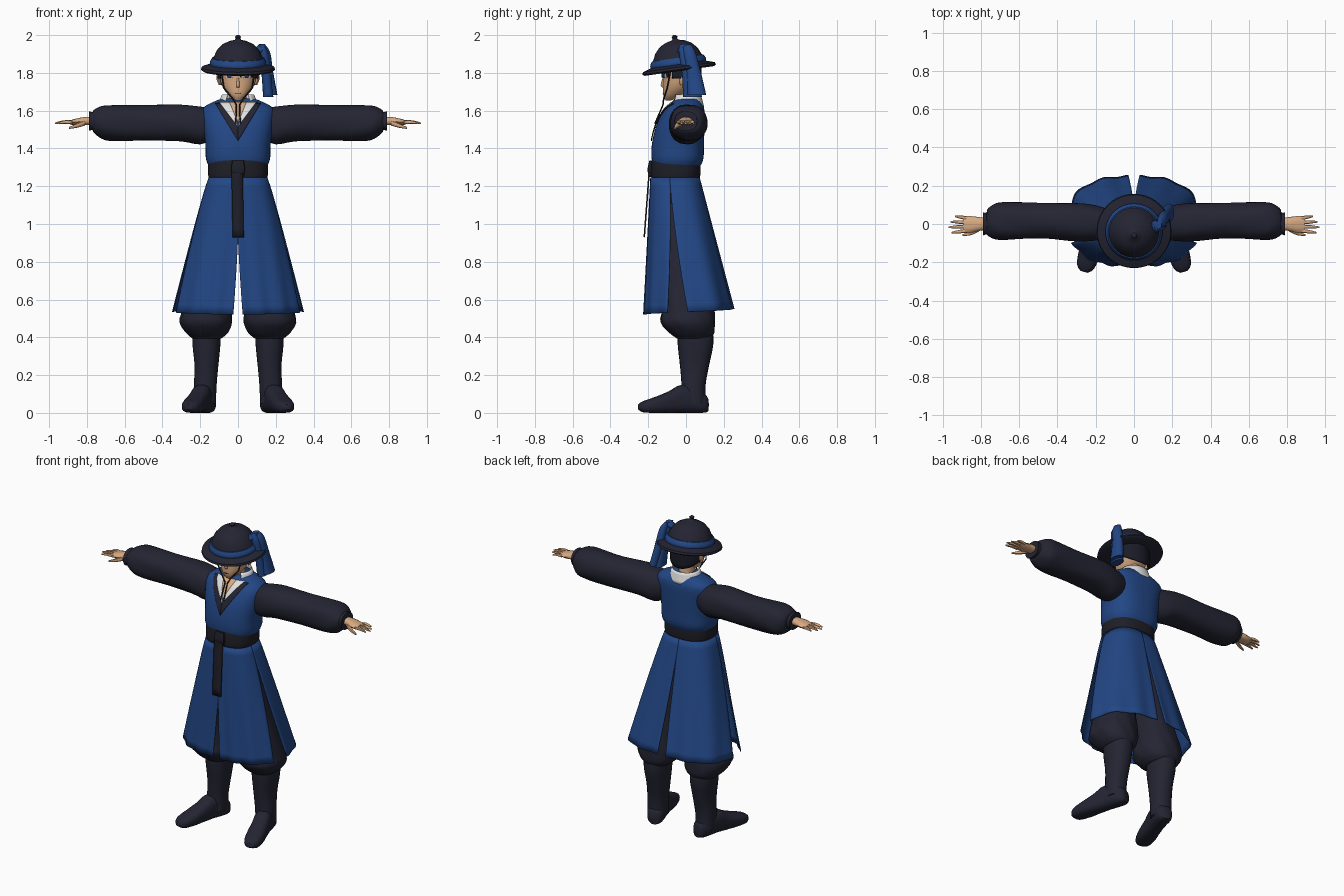
import bpy, bmesh
from math import sin, cos, pi, radians
from mathutils import Vector
from mathutils.bvhtree import BVHTree

cube = bpy.data.objects.get("Cube")
if cube:
    bpy.data.objects.remove(cube)

X, Y, Z = Vector((1, 0, 0)), Vector((0, 1, 0)), Vector((0, 0, 1))


def material(name, r, g, b):
    m = bpy.data.materials.new(name)
    m.use_nodes = True
    m.diffuse_color = (r, g, b, 1)
    shader = m.node_tree.nodes["Principled BSDF"]
    shader.inputs["Base Color"].default_value = (r, g, b, 1)
    shader.inputs["Roughness"].default_value = 0.8
    return m


DARK = material("dark_navy_cloth", .017, .018, .032)
BLACK = material("belt_black", .013, .013, .02)
BLUE = material("blue_cloth", .016, .062, .235)
SKIN = material("skin", .68, .4, .22)
WHITE = material("white_cloth", .75, .75, .75)
HAIR = material("black_hair", .01, .011, .02)
IRIS = material("blue_eye", .02, .05, .2)


def build(name, verts, faces, mat, thick=0):
    """Mesh object with consistent normals and smooth shading."""
    bm = bmesh.new()
    vs = [bm.verts.new(v) for v in verts]
    for f in faces:
        bm.faces.new([vs[i] for i in f])
    bmesh.ops.recalc_face_normals(bm, faces=bm.faces)
    mesh = bpy.data.meshes.new(name)
    bm.to_mesh(mesh)
    bm.free()
    mesh.materials.append(mat)
    ob = bpy.data.objects.new(name, mesh)
    bpy.context.collection.objects.link(ob)
    if thick:
        mod = ob.modifiers.new("thickness", 'SOLIDIFY')
        mod.thickness, mod.offset = thick, 0
    bpy.ops.object.select_all(action='DESELECT')
    ob.select_set(True)
    bpy.context.view_layer.objects.active = ob
    bpy.ops.object.shade_smooth_by_angle(angle=radians(50))
    return ob


def radius(a, ru, rv, p):
    return (abs(cos(a) / ru) ** p + abs(sin(a) / rv) ** p) ** (-1 / p)


def loft(name, rings, mat, u=X, v=Y, n=24, p=2.3, steps=3, ripple=0, waves=9):
    """Closed tube through rings (x, y, z, ru, rv), splined between them."""
    k = [Vector(r) for r in rings]
    path = []
    for i in range(len(k) - 1):
        a, b, c, d = k[max(i - 1, 0)], k[i], k[i + 1], k[min(i + 2, len(k) - 1)]
        for s in range(steps):
            t = s / steps
            path.append(b + (c - a) * t / 2 + (a * 2 - b * 5 + c * 4 - d) * t * t / 2
                        + (b * 3 - a - c * 3 + d) * t ** 3 / 2 if steps > 1 else b)
    path.append(k[-1])
    verts = []
    for j, q in enumerate(path):
        fade = sin(pi * j / (len(path) - 1))
        for i in range(n):
            a = 2 * pi * i / n
            r = radius(a, max(q[3], .001), max(q[4], .001), p)
            r *= 1 + ripple * fade * sin(waves * a + j * .7)
            verts.append(Vector(q[:3]) + u * r * cos(a) + v * r * sin(a))
    faces = [(j * n + i, j * n + (i + 1) % n, (j + 1) * n + (i + 1) % n, (j + 1) * n + i)
             for j in range(len(path) - 1) for i in range(n)]
    faces += [tuple(range(n)), tuple(range(len(verts) - n, len(verts)))]
    return build(name, verts, faces, mat)


def sheet(name, f, nu, nv, mat, thick=.006):
    """Cloth sheet from f(s, t), with s and t running from 0 to 1."""
    verts = [f(i / nu, j / nv) for j in range(nv + 1) for i in range(nu + 1)]
    w = nu + 1
    faces = [(j * w + i, j * w + i + 1, j * w + w + i + 1, j * w + w + i)
             for j in range(nv) for i in range(nu)]
    return build(name, verts, faces, mat, thick)


def patch(name, base, a, b, c, d, mat, lift=.004):
    """Thin plate laid on the front of base; corners are (x, z)."""
    me = base.data
    tree = BVHTree.FromPolygons([v.co for v in me.vertices], [q.vertices for q in me.polygons])
    a, b, c, d = map(Vector, (a, b, c, d))

    def f(s, t):
        q = a.lerp(b, t).lerp(d.lerp(c, t), s)
        hit = tree.ray_cast(Vector((q.x, -1, q.y)), Y)[0]
        return Vector((q.x, (hit.y if hit else -.03) - lift, q.y))
    return sheet(name, f, 6, 10, mat, .004)


def cord(name, points, r, mat):
    cu = bpy.data.curves.new(name, 'CURVE')
    cu.dimensions, cu.bevel_depth, cu.bevel_resolution = '3D', r, 2
    sp = cu.splines.new('POLY')
    sp.points.add(len(points) - 1)
    for q, co in zip(sp.points, points):
        q.co = (*co, 1)
    cu.materials.append(mat)
    bpy.context.collection.objects.link(bpy.data.objects.new(name, cu))


# Vest body, neck and head
vest = loft("vest", [(0, -.05, 1.3, .15, .122), (0, -.045, 1.345, .17, .137), (0, -.043, 1.42, .172, .138),
                     (0, -.03, 1.52, .187, .128), (0, -.01, 1.6, .193, .108), (0, .0, 1.635, .155, .085),
                     (0, .005, 1.665, .085, .06)], BLUE, n=40, p=2.5)
loft("neck", [(0, .0, 1.58, .055, .055), (0, -.01, 1.66, .045, .048), (0, -.02, 1.74, .045, .05)], SKIN)
head = loft("head", [(0, -.092, 1.655, .015, .016), (0, -.068, 1.68, .048, .052), (0, -.046, 1.72, .079, .076),
                     (0, -.03, 1.77, .096, .092), (0, -.03, 1.83, .1, .095), (0, -.03, 1.89, .08, .08)],
            SKIN, n=32, p=2.1)
loft("nose", [(0, -.118, 1.722, .009, .006), (0, -.123, 1.735, .009, .012), (0, -.118, 1.775, .005, .006)], SKIN, n=10)
patch("mouth", head, (-.016, 1.694), (.016, 1.694), (.013, 1.691), (-.013, 1.691), BLACK, .002)


def hair_shape(s, t):
    a = radians(-28 + 236 * s)
    z = 1.86 - t * (.09 + .06 * max(sin(a), 0))
    return Vector((.106 * cos(a), -.025 + .104 * sin(a), z))


sheet("back_hair", hair_shape, 28, 6, HAIR)
for i in range(6):
    x = -.075 + i * .03
    patch(f"fringe_{i}", head, (x - .019, 1.85), (x - .002, 1.79 - .015 * (i % 2)),
          (x + .002, 1.79 - .015 * (i % 2)), (x + .019, 1.85), HAIR, .005)

# Collar around the neck, layered neckline and throat


def collar_shape(s, t):
    a = radians(-48 + 276 * s)
    return Vector(((.112 - .03 * t) * cos(a), .002 + (.092 - .018 * t) * sin(a), 1.615 + .07 * t))


sheet("white_collar", collar_shape, 28, 4, WHITE)
patch("throat", vest, (-.05, 1.645), (0, 1.54), (0, 1.54), (.05, 1.645), SKIN)
for s, side in ((1, "left"), (-1, "right")):
    patch(side + "_inner_lapel", vest, (s * .1, 1.645), (0, 1.513), (s * .006, 1.55), (s * .045, 1.645), WHITE, .006)
    patch(side + "_outer_lapel", vest, (s * .12, 1.638), (0, 1.44), (0, 1.515), (s * .095, 1.642), DARK, .006 + .001 * s)
    patch(side + "_eye_white", head, (s * .022, 1.795), (s * .068, 1.8), (s * .064, 1.772), (s * .03, 1.772), WHITE)
    patch(side + "_iris", head, (s * .032, 1.797), (s * .057, 1.797), (s * .055, 1.772), (s * .034, 1.772), IRIS, .006)
    patch(side + "_lash", head, (s * .02, 1.801), (s * .072, 1.806), (s * .07, 1.796), (s * .022, 1.793), HAIR, .007)
    loft(side + "_ear", [(s * .095, -.02, 1.735, .006, .012), (s * .103, -.012, 1.765, .01, .022),
                         (s * .106, -.005, 1.79, .006, .015)], SKIN, n=12)
    cord(side + "_hat_string", [(s * .09, -.08, 1.82), (s * .075, -.1, 1.72), (s * .03, -.118, 1.665),
                                (s * .008, -.122, 1.63), (s * .012, -.165, 1.53)], .004, BLACK)

# Hat, tilted slightly forward: brim, crown, knob, band and ribbon
hat = []
hat.append(loft("hat", [(0, 0, -.012, .1, .1), (0, 0, -.02, .185, .185), (0, 0, -.012, .196, .196),
                        (0, 0, .0, .192, .192), (0, 0, .016, .143, .143), (0, 0, .05, .131, .131),
                        (0, 0, .09, .112, .112), (0, 0, .12, .084, .084), (0, 0, .137, .05, .05),
                        (0, 0, .145, .018, .018), (0, 0, .154, .012, .012), (0, 0, .163, .016, .016),
                        (0, 0, .172, .006, .006)], DARK, n=40, p=2, steps=1))
hat.append(loft("hat_band", [(0, 0, .01, .147, .147), (0, 0, .028, .149, .149), (0, 0, .05, .137, .137)],
                BLUE, n=40, p=2))
for ob in hat:
    ob.location = (0, -.038, 1.83)
    ob.rotation_euler.x = radians(8)
loft("ribbon_knot", [(.09, -.035, 1.9, .02, .022), (.115, -.012, 1.925, .028, .03), (.128, -.005, 1.952, .016, .02)], BLUE)
for i in range(2):
    d = i * .022
    loft(f"ribbon_tail_{i}", [(.12 + d / 2, -.015 + d, 1.95, .01, .02), (.135 + d / 2, -.005 + d, 1.91, .024, .033),
                              (.15 + d / 2, .018 + d, 1.8, .026, .04), (.16 + d, .035 + d, 1.672 + d / 2, .027, .05)],
         BLUE, n=16)

# Belt with knot and hanging tail
loft("belt", [(0, -.055, 1.24, .152, .126), (0, -.055, 1.26, .158, .131), (0, -.053, 1.32, .158, .131),
              (0, -.052, 1.342, .154, .128)], BLACK, n=40, p=2.5)
loft("belt_knot", [(0, -.186, 1.25, .03, .01), (0, -.19, 1.29, .037, .014), (0, -.184, 1.335, .03, .01)], BLACK, p=4)
sheet("belt_tail", lambda s, t: Vector((-.035 + .06 * s + .006 * t, -.193 - .028 * t, 1.3 - .37 * t)), 2, 8, BLACK, .008)


# Skirt: four flared panels parted by slits at front, back and sides
def slit(t, start, half):
    return max(0, t - start) / (1 - start) * half


def panel(name, mirror, lo, hi):
    def f(s, t):
        a0 = radians(lo[0] + slit(t, *lo[1:]))
        a1 = radians(hi[0] - slit(t, *hi[1:]))
        a = a0 + (a1 - a0) * s
        r = radius(a, .153 + .187 * t ** .9, .128 + .107 * t, 2.6)
        r *= 1 + .018 * t * cos(s * 6 * pi)
        z = 1.245 - t * (.71 - .015 * sin(a))
        return Vector((mirror * r * cos(a), -.058 + .073 * t + r * sin(a), z))
    return sheet(name, f, 30, 16, BLUE)


for s, side in ((1, "left"), (-1, "right")):
    panel(side + "_front_skirt", s, (-90, .45, 6), (-10, .1, 9))
    panel(side + "_back_skirt", s, (-10, .1, 9), (90, .12, 7))

    # Sleeves and hands
    loft(side + "_sleeve", [(s * x, y, z, a, b) for x, y, z, a, b in (
        (.13, .0, 1.53, .075, .08), (.2, .005, 1.522, .092, .1), (.3, .01, 1.535, .1, .097),
        (.48, .018, 1.535, .092, .094), (.65, .015, 1.535, .098, .095), (.72, .015, 1.538, .095, .087),
        (.763, .01, 1.543, .072, .06), (.77, .003, 1.545, .057, .048), (.79, .0, 1.545, .06, .052))],
        DARK, Y, Z, n=32, ripple=.02, waves=5)
    loft(side + "_palm", [(s * .77, 0, 1.545, .03, .022), (s * .81, 0, 1.545, .036, .022),
                          (s * .86, -.003, 1.54, .045, .017), (s * .89, -.003, 1.538, .042, .011)], SKIN, Y, Z, n=16)
    for i, finger in enumerate(("index", "middle", "ring", "little")):
        y, tip = -.035 + i * .022, (.955, .97, .96, .935)[i]
        loft(f"{side}_{finger}_finger", [(s * .875, y, 1.538, .01, .01), (s * (.875 + tip) / 2, y * 1.15, 1.54, .009, .009),
                                         (s * tip, y * 1.3, 1.533, .004, .004)], SKIN, Y, Z, n=8)
    loft(side + "_thumb", [(s * .81, -.025, 1.535, .014, .014), (s * .85, -.047, 1.522, .011, .012),
                           (s * .895, -.058, 1.508, .005, .005)], SKIN, Y, Z, n=8)

    # Trousers gathered below the knee
    loft(side + "_trouser_leg", [(s * x, y, z, a, b) for x, y, z, a, b in (
        (.165, .04, .395, .078, .09), (.165, .03, .425, .112, .12), (.17, .01, .48, .138, .143),
        (.165, .01, .54, .13, .138), (.15, .0, .65, .12, .125), (.11, -.03, .9, .1, .12),
        (.075, -.05, 1.23, .07, .1))], DARK, n=36, ripple=.025)

    # Boots, toes turned outward
    loft(side + "_boot_shaft", [(s * x, y, z, a, b) for x, y, z, a, b in (
        (.175, .04, .05, .058, .064), (.173, .04, .15, .06, .064), (.167, .045, .25, .063, .077),
        (.167, .05, .35, .073, .093), (.167, .05, .41, .075, .096))], DARK)
    heel, toe = Vector((s * .155, .112, 0)), Vector((s * .262, -.25, 0))
    across = (toe - heel).cross(Z).normalized()
    rings = []
    for t, w, low, top in ((0, .03, .005, .08), (.08, .05, 0, .11), (.35, .052, 0, .15), (.55, .053, 0, .115),
                           (.75, .056, 0, .085), (.93, .045, .003, .062), (1, .018, .018, .045)):
        rings.append((*(heel.lerp(toe, t) + Z * (low + top) / 2), w, (top - low) / 2))
    loft(side + "_boot_foot", rings, DARK, across, Z, p=2.8)
